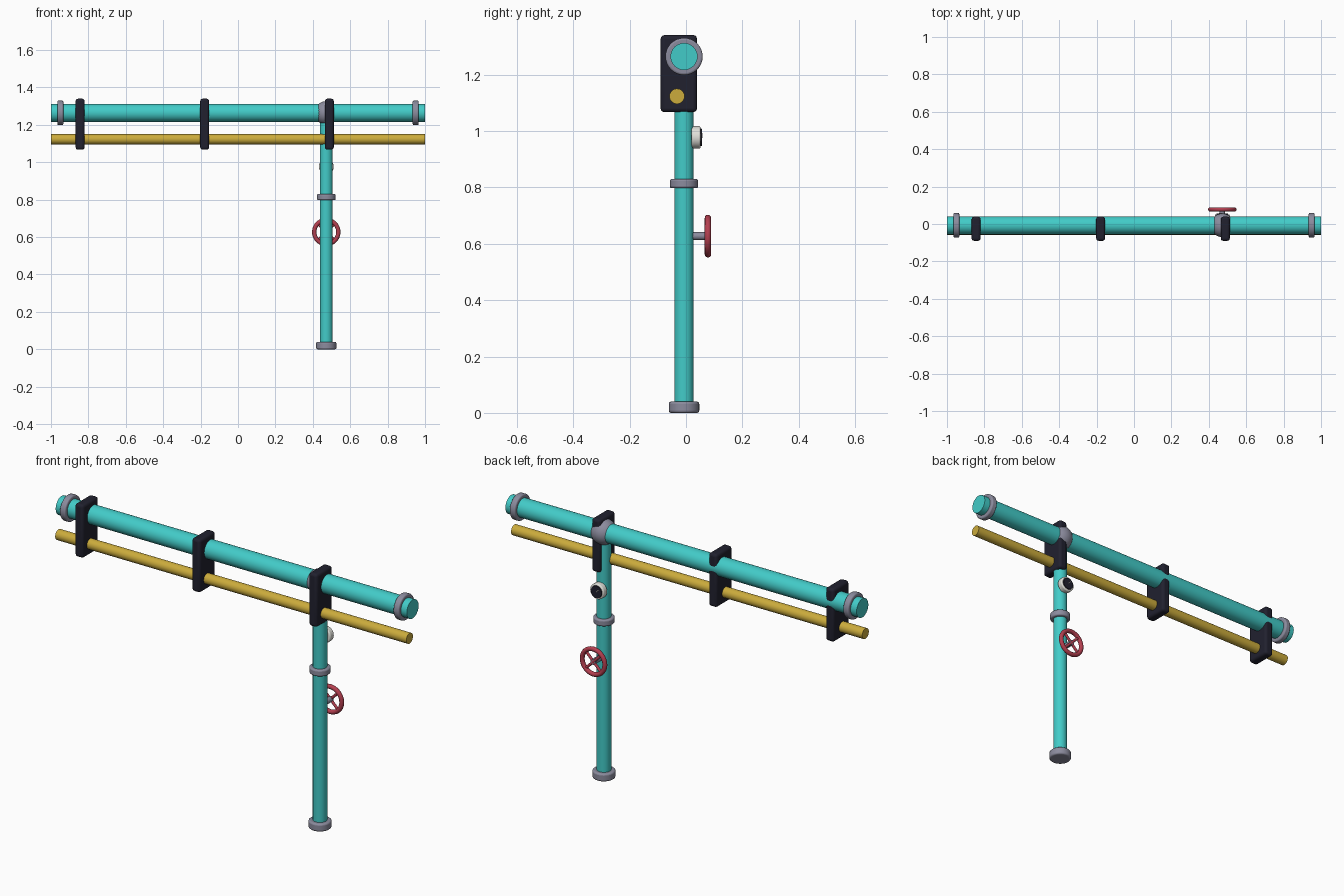
import bpy, math
from mathutils import Vector

if "Cube" in bpy.data.objects:
    bpy.data.objects.remove(bpy.data.objects["Cube"])


def mat(name, rgb):
    m = bpy.data.materials.new(name)
    m.diffuse_color = (*rgb, 1)
    m.use_nodes = True
    m.node_tree.nodes["Principled BSDF"].inputs["Base Color"].default_value = m.diffuse_color
    return m


TEAL = mat("teal", (0.055, 0.60, 0.58))
YELLOW = mat("yellow", (0.60, 0.41, 0.045))
DARK = mat("dark_navy", (0.015, 0.015, 0.028))
GREY = mat("grey", (0.26, 0.26, 0.34))
RED = mat("red", (0.46, 0.05, 0.08))
WHITE = mat("white", (0.75, 0.75, 0.70))


def finish(name, m, bevel=0.0):
    o = bpy.context.object
    o.name = name
    o.data.materials.append(m)
    if bevel:
        b = o.modifiers.new("bevel", 'BEVEL')
        b.width = bevel
        b.segments = 3
        b.limit_method = 'ANGLE'
        b.angle_limit = math.radians(40)
    bpy.ops.object.shade_smooth_by_angle(angle=math.radians(35))
    return o


def rod(name, a, b, r, m, bevel=0.0, sides=32):
    """Cylinder from point a to point b."""
    a, b = Vector(a), Vector(b)
    d = b - a
    bpy.ops.mesh.primitive_cylinder_add(
        vertices=sides, radius=r, depth=d.length, location=(a + b) / 2,
        rotation=d.to_track_quat('Z', 'Y').to_euler())
    return finish(name, m, bevel)


PY, PZ = -0.007, 1.264      # main pipe axis
RX = 0.472                  # riser position

# Horizontal pipes
rod("main_pipe", (-1, PY, PZ), (1, PY, PZ), 0.048, TEAL)
rod("conduit_pipe", (-1, -0.032, 1.123), (1, -0.032, 1.123), 0.027, YELLOW)
for side, x in (("left", -0.95), ("right", 0.95)):
    rod("collar_" + side, (x - 0.016, PY, PZ), (x + 0.016, PY, PZ), 0.066, GREY, 0.007)

# Bracket plates
for i, x in enumerate((-0.844, -0.178, 0.488)):
    bpy.ops.mesh.primitive_cube_add(size=1, location=(x, -0.0255, 1.2035))
    bpy.context.object.scale = (0.048, 0.129, 0.273)
    bpy.ops.object.transform_apply(location=False, rotation=False, scale=True)
    finish("bracket_%d" % (i + 1), DARK, 0.013)

# Riser with tee joint and collars
rod("riser_pipe", (RX, PY, 0.01), (RX, PY, PZ), 0.034, TEAL)
rod("base_collar", (RX, PY, 0), (RX, PY, 0.04), 0.054, GREY, 0.008)
rod("middle_collar", (RX, PY, 0.797), (RX, PY, 0.83), 0.05, GREY, 0.007)
bpy.ops.mesh.primitive_uv_sphere_add(segments=32, ring_count=16, radius=0.063,
                                     location=(RX, PY, PZ))
finish("tee_joint", GREY)

# Valve handwheel
WY, WZ = 0.078, 0.627
rod("valve_stem", (RX, 0, WZ), (RX, WY + 0.006, WZ), 0.014, GREY, sides=20)
bpy.ops.mesh.primitive_torus_add(major_radius=0.0645, minor_radius=0.0115,
                                 major_segments=40, minor_segments=12,
                                 location=(RX, WY, WZ), rotation=(math.pi / 2, 0, 0))
finish("wheel_rim", RED)
for i in range(2):
    a = math.radians(45 + 90 * i)
    d = Vector((math.cos(a), 0, math.sin(a))) * 0.064
    c = Vector((RX, WY, WZ))
    rod("wheel_spoke_%d" % (i + 1), c - d, c + d, 0.007, RED, sides=12)

# Pressure gauge
GZ = 0.977
rod("gauge_body", (RX, 0.02, GZ), (RX, 0.052, GZ), 0.04, WHITE, 0.006)
rod("gauge_face", (RX, 0.045, GZ), (RX, 0.057, GZ), 0.031, DARK, 0.002)
rod("gauge_needle", (RX, 0.0568, GZ), (RX - 0.015, 0.0568, GZ + 0.015), 0.002, WHITE, sides=8)
